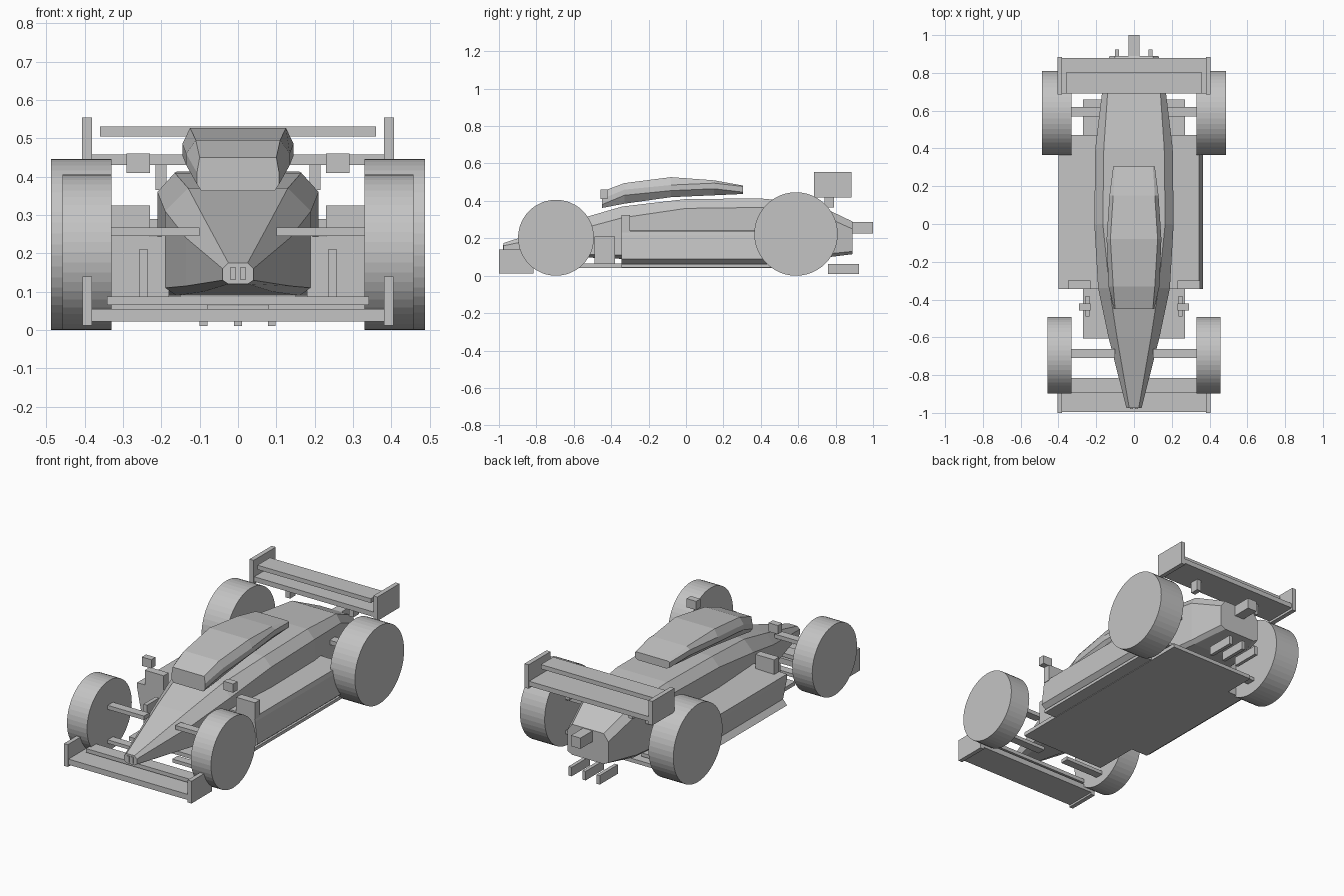
import bpy, bmesh, math
from mathutils import Matrix

old = bpy.data.objects.get("Cube")
if old:
    bpy.data.objects.remove(old, do_unlink=True)

GREY = (0.55, 0.55, 0.55, 1)
mat = bpy.data.materials.new("plain grey")
mat.use_nodes = True
mat.diffuse_color = GREY
mat.node_tree.nodes["Principled BSDF"].inputs["Base Color"].default_value = GREY


def finish(name, bm):
    bmesh.ops.recalc_face_normals(bm, faces=bm.faces)
    me = bpy.data.meshes.new(name)
    bm.to_mesh(me)
    bm.free()
    me.materials.append(mat)
    ob = bpy.data.objects.new(name, me)
    bpy.context.collection.objects.link(ob)
    return ob


def box(name, x, y, z):
    """Box from (min, max) pairs."""
    bm = bmesh.new()
    spans = [(b - a, (a + b) / 2) for a, b in (x, y, z)]
    m = Matrix.Translation([s[1] for s in spans]) @ Matrix.Diagonal([s[0] for s in spans] + [1])
    bmesh.ops.create_cube(bm, size=1, matrix=m)
    return finish(name, bm)


def pair(name, x, y, z):
    """The same box on both sides."""
    box("left_" + name, x, y, z)
    box("right_" + name, (-x[1], -x[0]), y, z)


def loft(name, rings):
    """Skin a row of closed rings and cap the ends."""
    bm = bmesh.new()
    rows = [[bm.verts.new(p) for p in ring] for ring in rings]
    n = len(rows[0])
    for a, b in zip(rows, rows[1:]):
        for i in range(n):
            j = (i + 1) % n
            bm.faces.new((a[i], a[j], b[j], b[i]))
    bm.faces.new(rows[0])
    bm.faces.new(rows[-1])
    return finish(name, bm)


def section(y, zs, ws):
    """Symmetric ring from heights and half widths, bottom to top."""
    half = list(zip(ws, zs))
    return [(w, y, z) for w, z in half] + [(-w, y, z) for w, z in reversed(half)]


def wheel(name, x, y, r):
    bm = bmesh.new()
    m = Matrix.Translation(((x[0] + x[1]) / 2, y, r)) @ Matrix.Rotation(math.pi / 2, 4, 'Y')
    bmesh.ops.create_cone(bm, cap_ends=True, segments=48, radius1=r, radius2=r,
                          depth=x[1] - x[0], matrix=m)
    finish(name, bm)


# Main body, nose to tail
loft("body", [section(y, (zb, zl, zu, zt), (wb, wm, wm, wt)) for y, zb, zl, zu, zt, wb, wm, wt in (
    (-.975, .12, .13, .16, .175, .025, .04, .025),
    (-.6, .1, .115, .24, .295, .09, .135, .09),
    (-.34, .09, .11, .31, .37, .16, .19, .13),
    (0, .09, .11, .36, .41, .18, .21, .165),
    (.4, .09, .11, .365, .413, .18, .205, .16),
    (.69, .09, .11, .34, .385, .15, .17, .14),
    (.89, .115, .13, .25, .29, .1, .13, .1))])
pair("nose_slot", (.006, .02), (-.979, -.974), (.13, .165))

# Raised canopy
loft("canopy", [section(y, (zb, zm, zm + .03, zt), (wb, wm, wm, wt)) for y, zb, zm, zt, wb, wm, wt in (
    (-.45, .362, .38, .45, .095, .107, .1),
    (-.33, .385, .43, .495, .105, .135, .11),
    (-.08, .42, .455, .527, .11, .145, .125),
    (.15, .43, .465, .51, .1, .13, .11),
    (.305, .437, .447, .482, .09, .11, .1))])

# Side pods: both share the same outward lean
left_pod = ((.18, .06), (.18, .245), (.345, .24), (.35, .215), (.365, .09), (.33, .06))
right_pod = ((-.18, .06), (-.18, .245), (-.4, .24), (-.4, .215), (-.375, .09), (-.4, .06))
for name, prof in (("left_side_pod", left_pod), ("right_side_pod", right_pod)):
    loft(name, [[(x, y, z) for x, z in prof] for y in (-.345, .47)])
pair("pod_intake", (.23, .35), (-.345, -.3), (.23, .325))

# Floor and diffuser
box("floor", (-.27, .27), (-.605, .66), (.042, .064))
box("wide_floor", (-.38, .345), (-.345, .47), (.045, .062))
for name, x in (("right", -.09), ("middle", 0), ("left", .088)):
    box(name + "_diffuser_fin", (x - .01, x + .01), (.76, .925), (.01, .062))

# Wheels
for side, s in (("left", 1), ("right", -1)):
    wheel("front_wheel_" + side, sorted((s * .33, s * .457)), -.695, .203)
    wheel("rear_wheel_" + side, sorted((s * .33, s * .487)), .588, .223)

# Suspension arms
pair("front_upper_arm", (.1, .335), (-.71, -.662), (.245, .268))
pair("front_lower_arm", (.08, .335), (-.71, -.662), (.05, .07))
pair("rear_upper_arm", (.15, .335), (.57, .62), (.265, .29))
pair("rear_lower_arm", (.15, .335), (.57, .62), (.07, .09))

# Mirrors and guide vanes
pair("mirror", (.23, .29), (-.458, -.42), (.41, .46))
pair("guide_vane", (.235, .258), (-.49, -.38), (.062, .21))

# Front wing
box("front_wing", (-.39, .39), (-.995, -.815), (.023, .055))
box("front_flap", (-.341, .341), (-.892, -.815), (.065, .087))
pair("front_endplate", (.38, .405), (-1, -.815), (.012, .14))

# Rear wing
box("rear_wing", (-.385, .385), (.69, .88), (.43, .458))
box("rear_flap", (-.36, .36), (.69, .803), (.505, .53))
pair("rear_endplate", (.38, .406), (.685, .885), (.417, .554))
pair("rear_wing_support", (.187, .215), (.74, .79), (.365, .43))

# Tail lamp block
box("tail_block", (-.03, .03), (.88, 1), (.225, .287))
